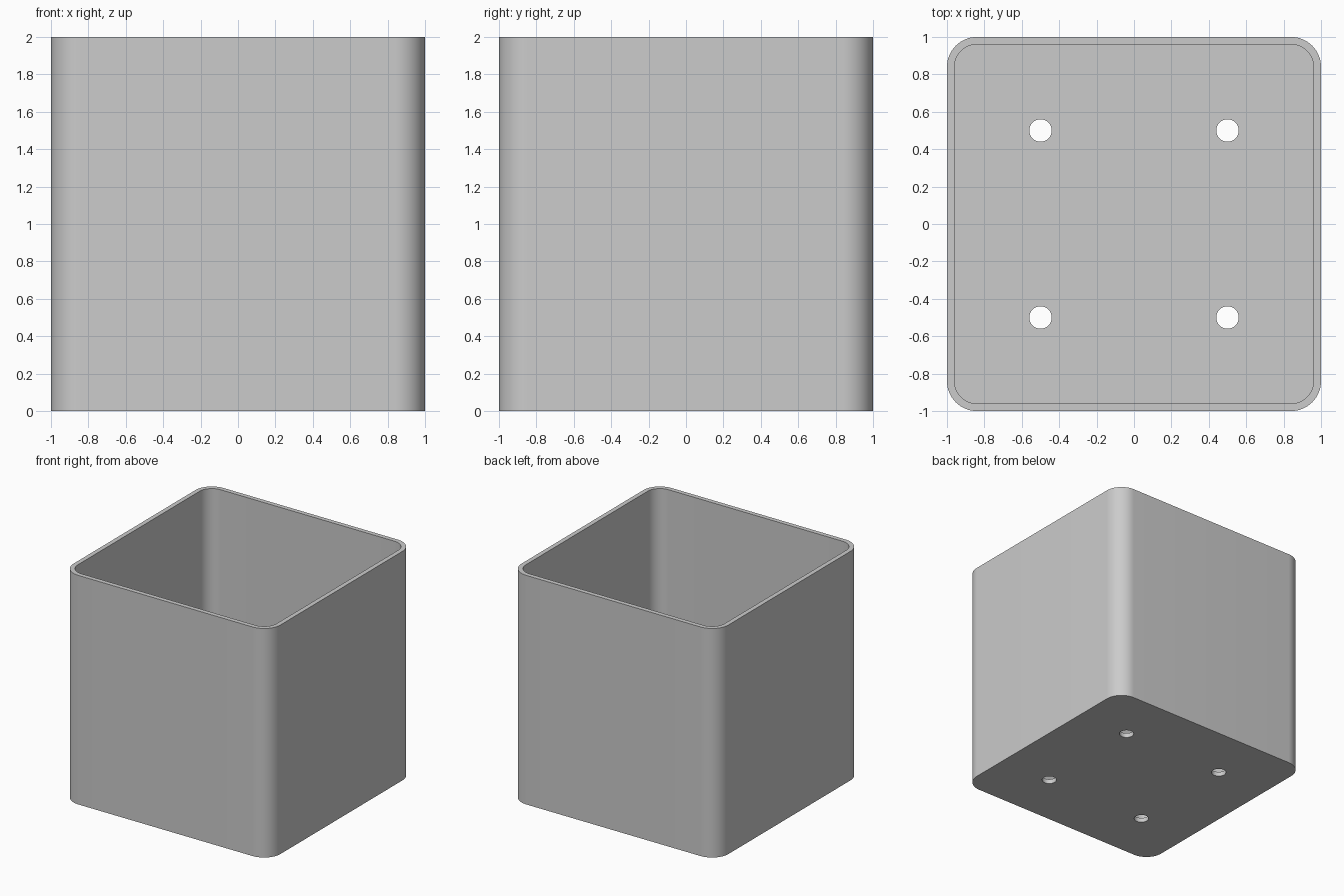
import bpy
import bmesh
from math import cos, sin, pi, radians

if "Cube" in bpy.data.objects:
    bpy.data.objects.remove(bpy.data.objects["Cube"], do_unlink=True)

WALL = 0.04
CORNER = 0.16
HEIGHT = 2.0

grey = bpy.data.materials.new("plain_grey")
grey.use_nodes = True
colour = (0.6, 0.6, 0.6, 1)
grey.diffuse_color = colour
grey.node_tree.nodes["Principled BSDF"].inputs["Base Color"].default_value = colour


def rounded_square(half, radius, steps=16):
    """Outline of a square with rounded corners, anticlockwise."""
    points = []
    for quarter in range(4):
        middle = pi / 4 + quarter * pi / 2
        cx = (half - radius) * (1 if cos(middle) > 0 else -1)
        cy = (half - radius) * (1 if sin(middle) > 0 else -1)
        for i in range(steps + 1):
            a = quarter * pi / 2 + i / steps * pi / 2
            points.append((cx + radius * cos(a), cy + radius * sin(a)))
    return points


def circle(x, y, radius, sides=32):
    return [(x + radius * cos(2 * pi * i / sides), y + radius * sin(2 * pi * i / sides))
            for i in range(sides)]


def prism(name, outlines, bottom, top):
    """Object made of one closed upright prism per outline."""
    bm = bmesh.new()
    for outline in outlines:
        low = [bm.verts.new((x, y, bottom)) for x, y in outline]
        high = [bm.verts.new((x, y, top)) for x, y in outline]
        bm.faces.new(low[::-1])
        bm.faces.new(high)
        for i in range(len(low)):
            j = (i + 1) % len(low)
            bm.faces.new((low[i], low[j], high[j], high[i]))
    mesh = bpy.data.meshes.new(name)
    bm.to_mesh(mesh)
    bm.free()
    mesh.materials.append(grey)
    obj = bpy.data.objects.new(name, mesh)
    bpy.context.collection.objects.link(obj)
    return obj


# Outer body, hollow and the four drain holes in the floor
box = prism("open_box", [rounded_square(1, CORNER)], 0, HEIGHT)
hollow = prism("hollow_cutter", [rounded_square(1 - WALL, CORNER - WALL)], WALL, HEIGHT + 0.2)
holes = prism("hole_cutter",
              [circle(x, y, 0.06) for x in (-0.5, 0.5) for y in (-0.5, 0.5)], -0.2, 0.3)

bpy.context.view_layer.objects.active = box
box.select_set(True)
for cutter in (hollow, holes):
    cutter.hide_render = True
    cut = box.modifiers.new(cutter.name, 'BOOLEAN')
    cut.operation = 'DIFFERENCE'
    cut.solver = 'EXACT'
    cut.object = cutter
    bpy.ops.object.modifier_apply(modifier=cut.name)
    bpy.data.objects.remove(cutter, do_unlink=True)

# Smooth rounded corners, sharp rims
bpy.ops.object.shade_smooth_by_angle(angle=radians(30))
